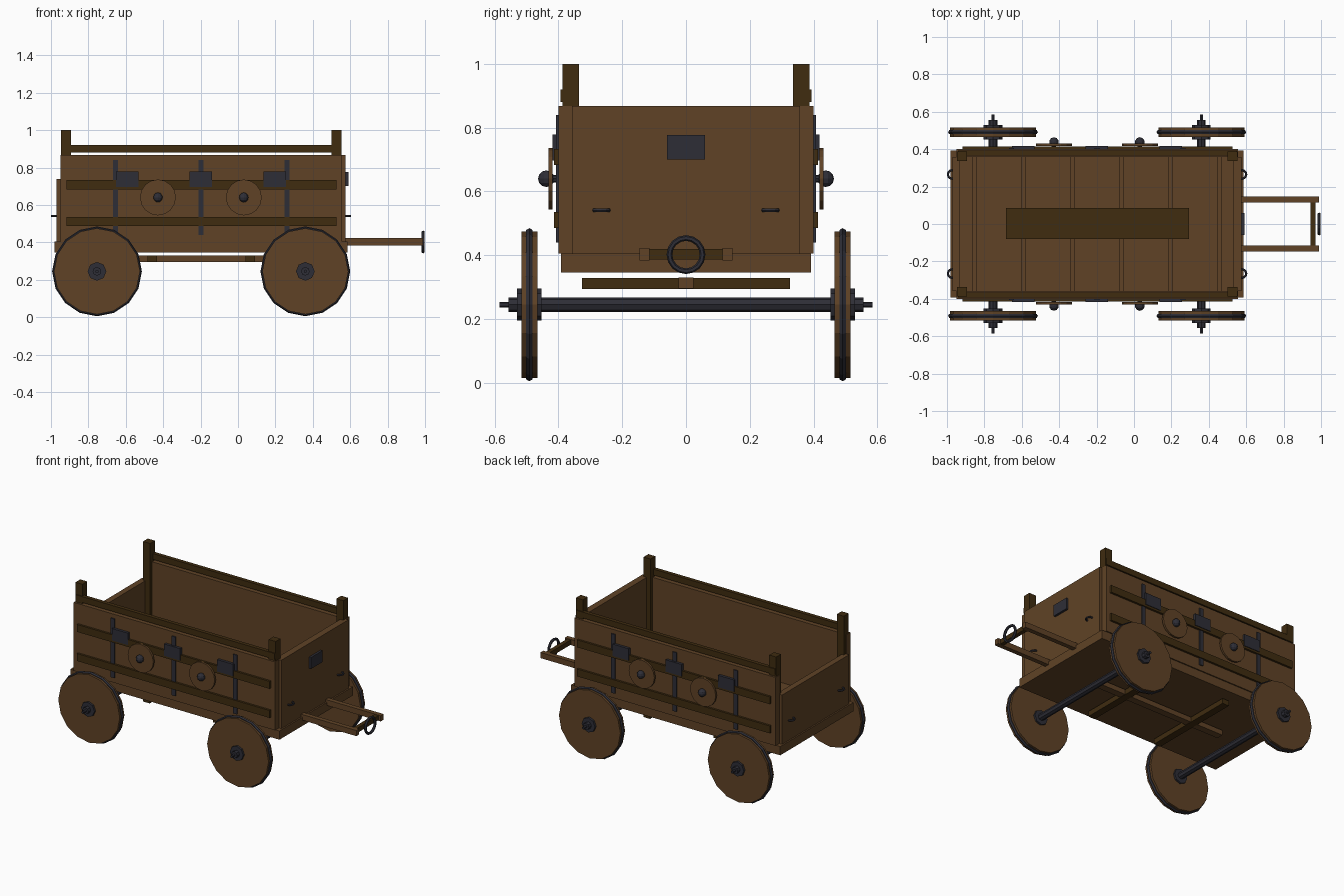
import bpy
import math

cube = bpy.data.objects.get("Cube")
if cube:
    bpy.data.objects.remove(cube, do_unlink=True)


def material(name, rgb):
    m = bpy.data.materials.new(name)
    m.use_nodes = True
    m.diffuse_color = (*rgb, 1)
    m.node_tree.nodes["Principled BSDF"].inputs["Base Color"].default_value = (*rgb, 1)
    return m


WOOD = material("brown_wood", (0.115, 0.055, 0.019))
DARK = material("dark_wood", (0.05, 0.025, 0.005))
IRON = material("dark_iron", (0.027, 0.027, 0.037))
ALONG_Y = (math.pi / 2, 0, 0)
ALONG_X = (0, math.pi / 2, 0)


def finish(name, mat):
    ob = bpy.context.object
    ob.name = name
    ob.data.materials.append(mat)
    return ob


def box(name, mat, x, y, z):
    """Box from (low, high) ranges on each axis."""
    ranges = (x, y, z)
    bpy.ops.mesh.primitive_cube_add(size=1, location=[(a + b) / 2 for a, b in ranges])
    ob = finish(name, mat)
    size = [abs(b - a) for a, b in ranges]
    for v in ob.data.vertices:
        v.co = [c * s for c, s in zip(v.co, size)]
    return ob


def rod(name, mat, x, y, z, radius, sides):
    """Cylinder lying along y between the two y values."""
    bpy.ops.mesh.primitive_cylinder_add(vertices=sides, radius=radius, depth=abs(y[1] - y[0]),
                                        location=(x, sum(y) / 2, z), rotation=ALONG_Y)
    return finish(name, mat)


def ring(name, mat, loc, major, minor, rot, segments):
    bpy.ops.mesh.primitive_torus_add(major_radius=major, minor_radius=minor, major_segments=segments,
                                     minor_segments=6, location=loc, rotation=rot)
    return finish(name, mat)


def sided(s, a, b):
    return (s * a, s * b)


# Floor slab with raised planks
box("floor", WOOD, (-0.98, 0.585), (-0.392, 0.392), (0.346, 0.405))
gaps = [-0.95] + [-0.853 + 0.262 * i for i in range(6)] + [0.54]
for a, b in zip(gaps, gaps[1:]):
    box("floor_plank", WOOD, (a + 0.007, b - 0.007), (-0.358, 0.358), (0.4, 0.414))
box("floor_runner", DARK, (-0.685, 0.295), (-0.081, 0.085), (0.412, 0.435))

# End boards
box("front_board", WOOD, (0.53, 0.575), (-0.358, 0.358), (0.405, 0.868))
box("tailgate", WOOD, (-0.97, -0.93), (-0.358, 0.358), (0.405, 0.738))
box("front_plate", IRON, (0.57, 0.59), (-0.06, 0.06), (0.7, 0.777))

for s in (-1, 1):
    # Side wall, corner posts and rails
    box("side_wall", WOOD, (-0.95, 0.556), sided(s, 0.358, 0.4), (0.405, 0.868))
    for x in (-0.92, 0.527):
        box("corner_post", DARK, (x - 0.026, x + 0.026), sided(s, 0.336, 0.387), (0.405, 1.0))
    box("top_rail", DARK, (-0.94, 0.55), sided(s, 0.367, 0.393), (0.88, 0.92))
    for z in (0.511, 0.708):
        box("side_slat", DARK, (-0.917, 0.527), sided(s, 0.398, 0.414), (z - 0.025, z + 0.025))

    # Iron straps with plates
    for strap, plate in ((-0.655, -0.592), (-0.198, -0.2), (0.262, 0.197)):
        box("iron_strap", IRON, (strap - 0.014, strap + 0.014), sided(s, 0.398, 0.407), (0.44, 0.84))
        box("iron_plate", IRON, (plate - 0.06, plate + 0.06), sided(s, 0.398, 0.418), (0.697, 0.778))

    # Round shields with bosses
    for x in (-0.428, 0.031):
        rod("shield", WOOD, x, sided(s, 0.418, 0.431), 0.64, 0.096, 16)
        rod("shield_peg", IRON, x, sided(s, 0.398, 0.44), 0.64, 0.012, 8)
        bpy.ops.mesh.primitive_uv_sphere_add(segments=10, ring_count=6, radius=0.026,
                                             location=(x, s * 0.438, 0.64))
        finish("shield_boss", IRON)

    # Wheels with iron tyres and hubs
    for x in (-0.754, 0.36):
        rod("wheel", WOOD, x, sided(s, 0.466, 0.516), 0.245, 0.23, 16)
        ring("tyre", IRON, (x, s * 0.491, 0.245), 0.228, 0.012, ALONG_Y, 16)
        rod("hub", IRON, x, sided(s, 0.453, 0.53), 0.245, 0.05, 8)
        rod("axle_tip", IRON, x, sided(s, 0.55, 0.585), 0.245, 0.009, 6)

    # Drawbar shafts and end handles
    box("drawbar_shaft", WOOD, (0.56, 0.988), sided(s, 0.115, 0.146), (0.384, 0.422))
    for x in (-0.972, 0.577):
        ring("handle", IRON, (x, s * 0.265, 0.541), 0.023, 0.006, (0, 0, 0), 12)

# Drawbar crosspiece and hitch ring
box("drawbar_crosspiece", DARK, (0.943, 0.97), (-0.118, 0.118), (0.387, 0.419))
ring("hitch_ring", IRON, (0.99, 0, 0.402), 0.052, 0.009, ALONG_X, 16)

# Axles and undercarriage beams
for x in (-0.754, 0.36):
    rod("axle", IRON, x, (-0.556, 0.556), 0.245, 0.023, 8)
box("centre_beam", WOOD, (-0.685, 0.295), (-0.024, 0.024), (0.296, 0.33))
for x in (-0.458, 0.066):
    box("cross_beam", DARK, (x - 0.025, x + 0.025), (-0.326, 0.326), (0.294, 0.329))
